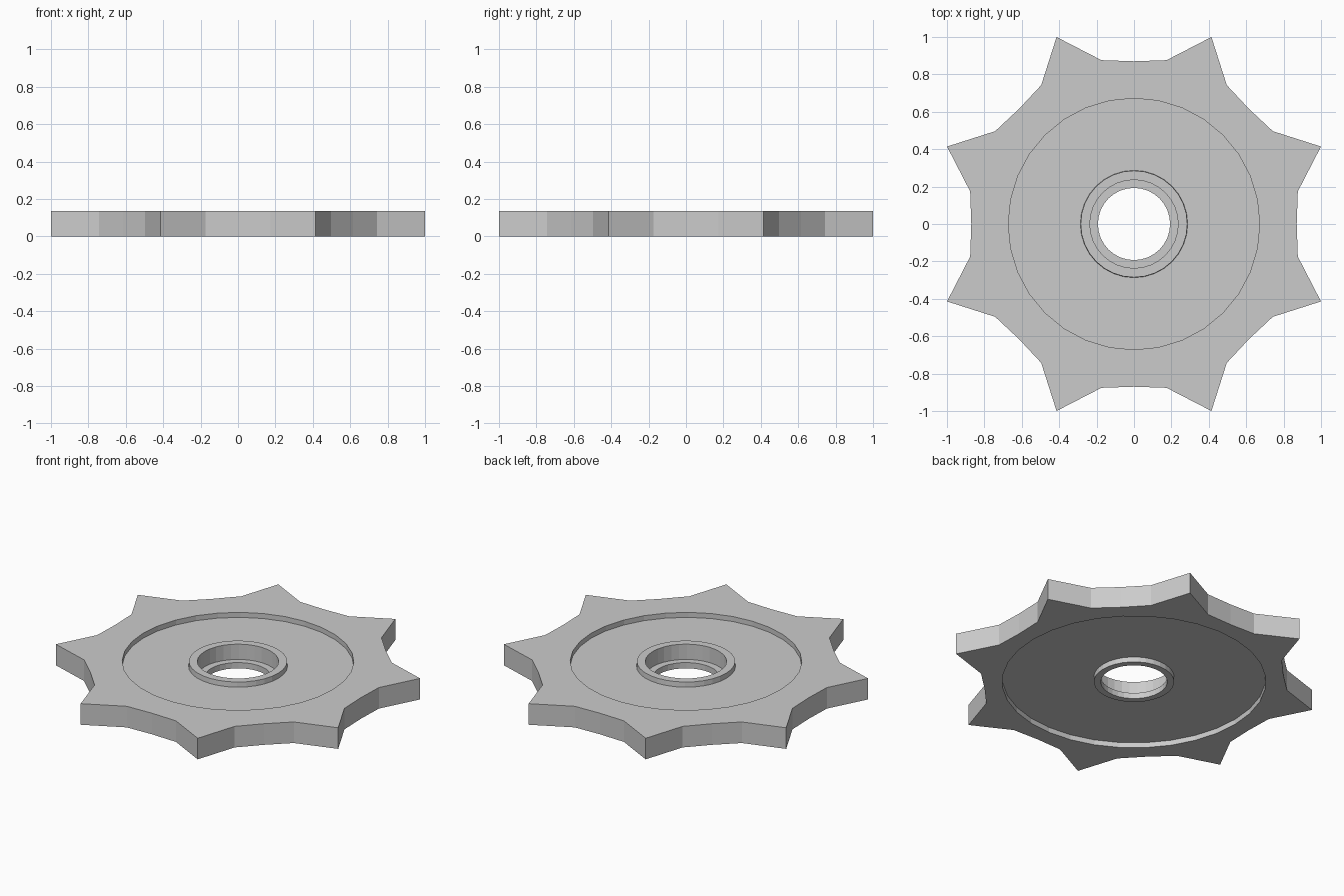
import bpy, bmesh, math

if "Cube" in bpy.data.objects:
    bpy.data.objects.remove(bpy.data.objects["Cube"])

SIDES = 32
T = 0.135                       # plate thickness
LOW, HIGH = 0.033, 0.103        # recessed web faces
STAR = [1.082, 0.893, 0.87, 0.893]   # tooth tip, flank foot, valley, flank foot


def ring(bm, radius, z):
    """32-sided loop; radius None gives the toothed outline."""
    verts = []
    for i in range(SIDES):
        a = math.pi / 8 + 2 * math.pi * i / SIDES
        r = STAR[i % 4] if radius is None else radius
        verts.append(bm.verts.new((r * math.cos(a), r * math.sin(a), z)))
    return verts


# closed cross-section, from the outer rim over the top, through the bore, and back below
section = [
    (None, 0), (None, T),               # toothed rim
    (0.672, T), (0.672, HIGH),          # top recess
    (0.287, HIGH), (0.285, T),          # raised hub collar
    (0.236, T), (0.236, 0.037),         # counterbore
    (0.193, 0.037), (0.193, 0),         # through bore
    (0.233, 0), (0.233, LOW),           # lower hub collar
    (0.765, LOW), (0.765, 0),           # bottom recess
]

bm = bmesh.new()
rings = [ring(bm, r, z) for r, z in section]
for k, a in enumerate(rings):
    b = rings[(k + 1) % len(rings)]
    for i in range(SIDES):
        j = (i + 1) % SIDES
        bm.faces.new((a[i], a[j], b[j], b[i]))
bmesh.ops.recalc_face_normals(bm, faces=bm.faces)

mesh = bpy.data.meshes.new("toothed_wheel")
bm.to_mesh(mesh)
bm.free()
bpy.context.collection.objects.link(bpy.data.objects.new("toothed_wheel", mesh))
